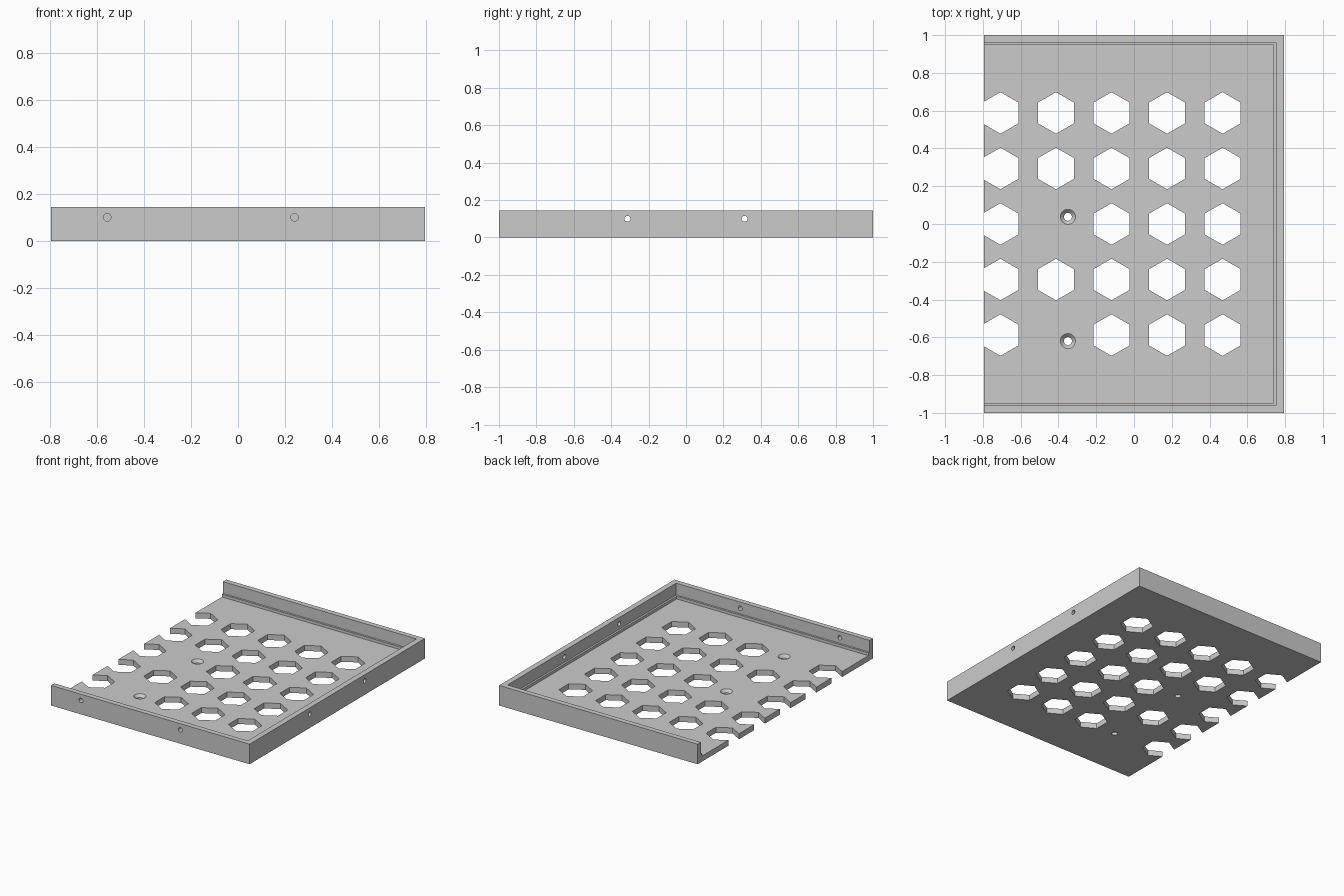
import bpy
import bmesh
from math import pi
from mathutils import Matrix, Vector

cube = bpy.data.objects.get("Cube")
if cube:
    bpy.data.objects.remove(cube, do_unlink=True)

HALF_X, HALF_Y, HEIGHT = 0.793, 1.0, 0.145
WALL, LEDGE = 0.038, 0.014
FLOOR, LEDGE_TOP = 0.04, 0.06
PITCH, HEX_R = 0.294, 0.11

grey = bpy.data.materials.new("light grey")
grey.use_nodes = True
grey.diffuse_color = (0.6, 0.6, 0.6, 1)
grey.node_tree.nodes["Principled BSDF"].inputs["Base Color"].default_value = (0.6, 0.6, 0.6, 1)


def add_box(bm, low, high):
    low, high = Vector(low), Vector(high)
    matrix = Matrix.Translation((low + high) / 2) @ Matrix.Diagonal((*(high - low), 1))
    bmesh.ops.create_cube(bm, size=1, matrix=matrix)


def add_prism(bm, centre, sides, r_low, r_high, depth, turn=Matrix()):
    bmesh.ops.create_cone(bm, cap_ends=True, segments=sides, radius1=r_low, radius2=r_high,
                          depth=depth, matrix=Matrix.Translation(centre) @ turn)


def make_object(name, bm):
    mesh = bpy.data.meshes.new(name)
    bmesh.ops.recalc_face_normals(bm, faces=bm.faces)
    bm.to_mesh(mesh)
    bm.free()
    mesh.materials.append(grey)
    obj = bpy.data.objects.new(name, mesh)
    bpy.context.collection.objects.link(obj)
    return obj


def cut(target, bm):
    """Subtract the cutter mesh from the target and discard the cutter."""
    cutter = make_object("cutter", bm)
    cutter.hide_render = True
    mod = target.modifiers.new("cut", 'BOOLEAN')
    mod.operation, mod.solver, mod.object = 'DIFFERENCE', 'EXACT', cutter
    bpy.context.view_layer.update()
    graph = bpy.context.evaluated_depsgraph_get()
    result = bpy.data.meshes.new_from_object(target.evaluated_get(graph))
    target.modifiers.clear()
    target.data = result
    bpy.data.objects.remove(cutter, do_unlink=True)


# Solid block for the tray
bm = bmesh.new()
add_box(bm, (-HALF_X, -HALF_Y, 0), (HALF_X, HALF_Y, HEIGHT))
tray = make_object("vented_tray", bm)

# Hollow interior, open on one side, leaving a low ledge along the walls
for inset, bottom in ((WALL, LEDGE_TOP), (WALL + LEDGE, FLOOR)):
    bm = bmesh.new()
    side = HALF_Y - inset
    add_box(bm, (-1, -side, bottom), (HALF_X - inset - 0.003, side, 0.3))
    cut(tray, bm)

# Hexagonal vents, with two places given over to screw holes
screws = [(-0.35, 0.038), (-0.35, -0.62)]
bm = bmesh.new()
for col in range(5):
    for row in range(-2, 3):
        if col == 1 and row in (0, -2):
            continue
        add_prism(bm, (-0.707 + col * PITCH, row * PITCH, FLOOR / 2), 6, HEX_R, HEX_R, 0.2)
for x, y in screws:
    add_prism(bm, (x, y, FLOOR / 2), 32, 0.021, 0.021, 0.2)

# Small round holes through the front and right-hand walls
for x in (-0.555, 0.24):
    add_prism(bm, (x, -HALF_Y, 0.1), 24, 0.016, 0.016, 0.2, Matrix.Rotation(pi / 2, 4, 'X'))
for y in (-0.313, 0.313):
    add_prism(bm, (HALF_X, y, 0.1), 24, 0.016, 0.016, 0.2, Matrix.Rotation(pi / 2, 4, 'Y'))
cut(tray, bm)

# Countersinks at the screw holes
bm = bmesh.new()
for x, y in screws:
    add_prism(bm, (x, y, FLOOR), 32, 0.019, 0.061, 0.042)
cut(tray, bm)

# Smooth only the round holes
bpy.context.view_layer.objects.active = tray
tray.select_set(True)
bpy.ops.object.shade_smooth_by_angle(angle=pi / 6)
